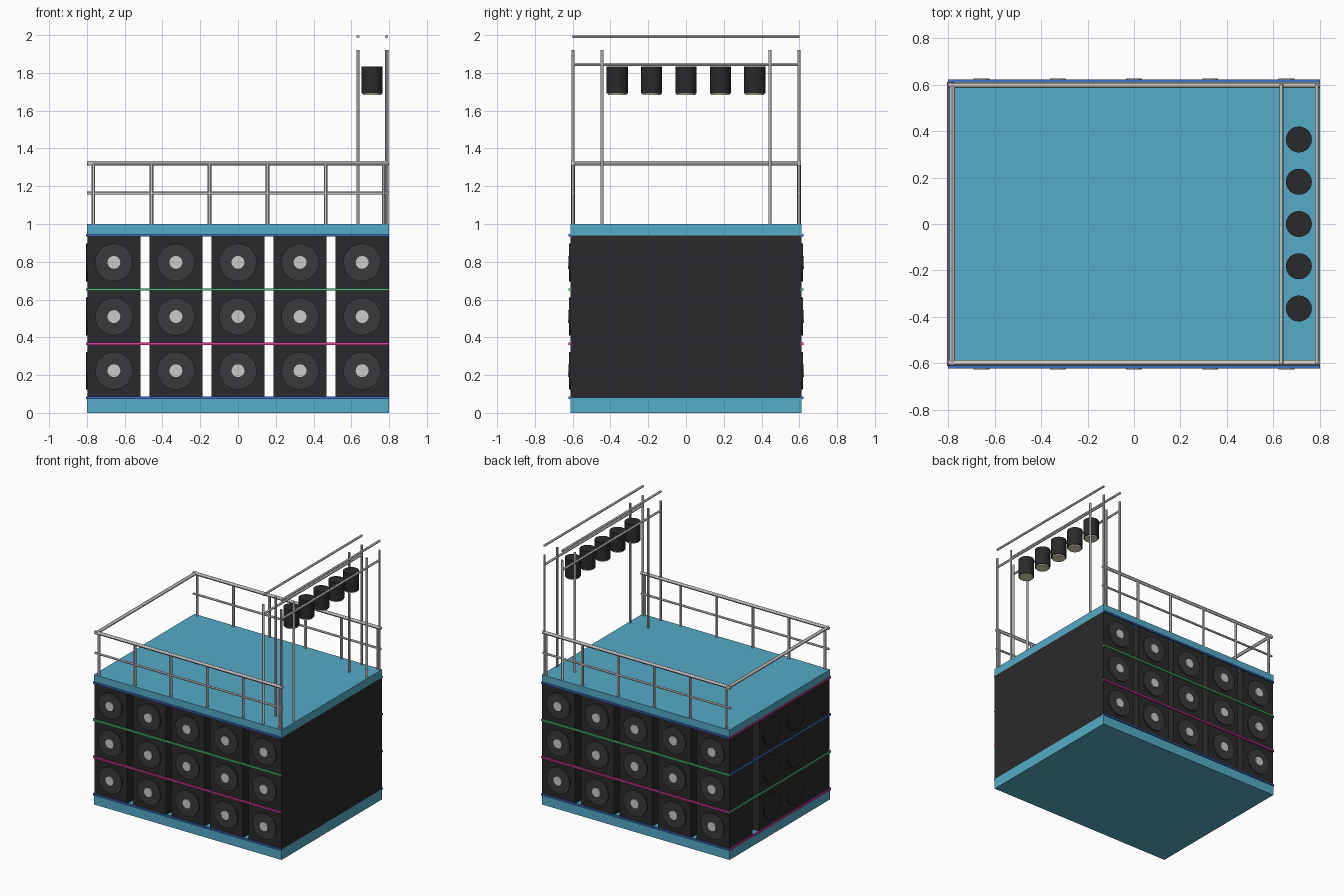
import bpy
from mathutils import Vector

if "Cube" in bpy.data.objects:
    bpy.data.objects.remove(bpy.data.objects["Cube"])


def material(name, *rgb):
    m = bpy.data.materials.new(name)
    m.diffuse_color = (*rgb, 1)
    m.use_nodes = True
    m.node_tree.nodes["Principled BSDF"].inputs["Base Color"].default_value = m.diffuse_color
    return m


TEAL = material("teal", 0.09, 0.41, 0.57)
BLACK = material("black", 0.023, 0.023, 0.025)
CONE = material("cone_grey", 0.042, 0.042, 0.045)
BLUE = material("blue", 0.05, 0.17, 0.55)
PINK = material("pink", 0.72, 0.05, 0.35)
GREEN = material("green", 0.08, 0.55, 0.2)
LENS = material("lens", 0.8, 0.74, 0.55)


def finish(name, mat):
    ob = bpy.context.object
    ob.name = name
    if mat:
        ob.data.materials.append(mat)
    return ob


def box(name, lo, hi, mat=None):
    lo, hi = Vector(lo), Vector(hi)
    bpy.ops.mesh.primitive_cube_add(size=1, location=(lo + hi) / 2)
    ob = finish(name, mat)
    ob.scale = hi - lo
    bpy.ops.object.transform_apply(location=False, rotation=False)
    return ob


def rod(name, a, b, r, mat=None, sides=12):
    a, b = Vector(a), Vector(b)
    d = b - a
    bpy.ops.mesh.primitive_cylinder_add(
        vertices=sides, radius=r, depth=d.length, location=(a + b) / 2,
        rotation=d.to_track_quat('Z', 'Y').to_euler())
    ob = finish(name, mat)
    bpy.ops.object.shade_smooth_by_angle()
    return ob


X, Y = 0.8, 0.612            # half extents of the platform
Z0, Z1 = 0.08, 0.94          # speaker wall bottom and top
ROW = (Z1 - Z0) / 3
W = 0.28                     # speaker cabinet width

# floor and roof decks, solid end wall
box("base_deck", (-X, -Y, 0), (X, Y, Z0), TEAL)
box("top_deck", (-X, -Y, Z1), (X, Y, 1.0), TEAL)
box("end_wall", (X - 0.03, -Y, Z0), (X, Y, Z1), BLACK)

# speaker walls
for r in range(3):
    z = Z0 + ROW * r
    zc = z + ROW / 2
    for s in (-1, 1):
        for c in range(5):
            x = -0.657 + c * 0.3285
            ya, yb = sorted((s * (Y - 0.002), s * (Y - W)))
            box("speaker_cabinet", (x - W / 2, ya, z), (x + W / 2, yb, z + ROW), BLACK)
            rod("speaker_cone", (x, s * 0.6, zc), (x, s * 0.619, zc), 0.1, CONE, 32)
            rod("speaker_cap", (x, s * 0.6, zc), (x, s * 0.626, zc), 0.034, None, 24)
    for y in (0.1, -0.19):
        box("side_cabinet", (-X + 0.002, y - 0.145, z), (-X + W, y + 0.145, z + ROW), BLACK)
        rod("side_cone", (-X + 0.02, y, zc), (-X - 0.006, y, zc), 0.1, BLACK, 32)

# coloured light strips between the rows
for i, (long_mat, side_mat) in enumerate([(BLUE, PINK), (PINK, GREEN), (GREEN, BLUE), (BLUE, PINK)]):
    z = Z0 + ROW * i
    for s in (-1, 1):
        ya, yb = sorted((s * (Y - 0.006), s * 0.622))
        box("light_strip", (-X, ya, z - 0.006), (X, yb, z + 0.006), long_mat)
    box("side_light_strip", (-X - 0.006, -Y, z - 0.006), (-X + 0.006, Y, z + 0.006), side_mat)

# railings
for s in (-1, 1):
    y = s * 0.598
    rod("top_rail", (-X, y, 1.322), (X, y, 1.322), 0.0125)
    rod("middle_rail", (-X, y, 1.163), (X, y, 1.163), 0.008)
    for i in range(6):
        x = -0.766 + i * 0.3075
        rod("rail_post", (x, y, 0.99), (x, y, 1.322), 0.01)
rod("side_top_rail", (-0.783, -0.61, 1.322), (-0.783, 0.61, 1.322), 0.0125)

# lighting frame
for x in (0.635, 0.787):
    for y in (-0.598, -0.445, 0.445, 0.598):
        rod("frame_post", (x, y, 0.99), (x, y, 1.92), 0.0085)
    for z in (1.845, 1.992):
        rod("frame_bar", (x, -0.6, z), (x, 0.6, z), 0.0085)

# hanging lamps
for i in range(-2, 3):
    y = i * 0.182
    rod("lamp_body", (0.71, y, 1.692), (0.71, y, 1.833), 0.056, BLACK, 24)
    rod("lamp_lens", (0.71, y, 1.683), (0.71, y, 1.7), 0.049, LENS, 24)
